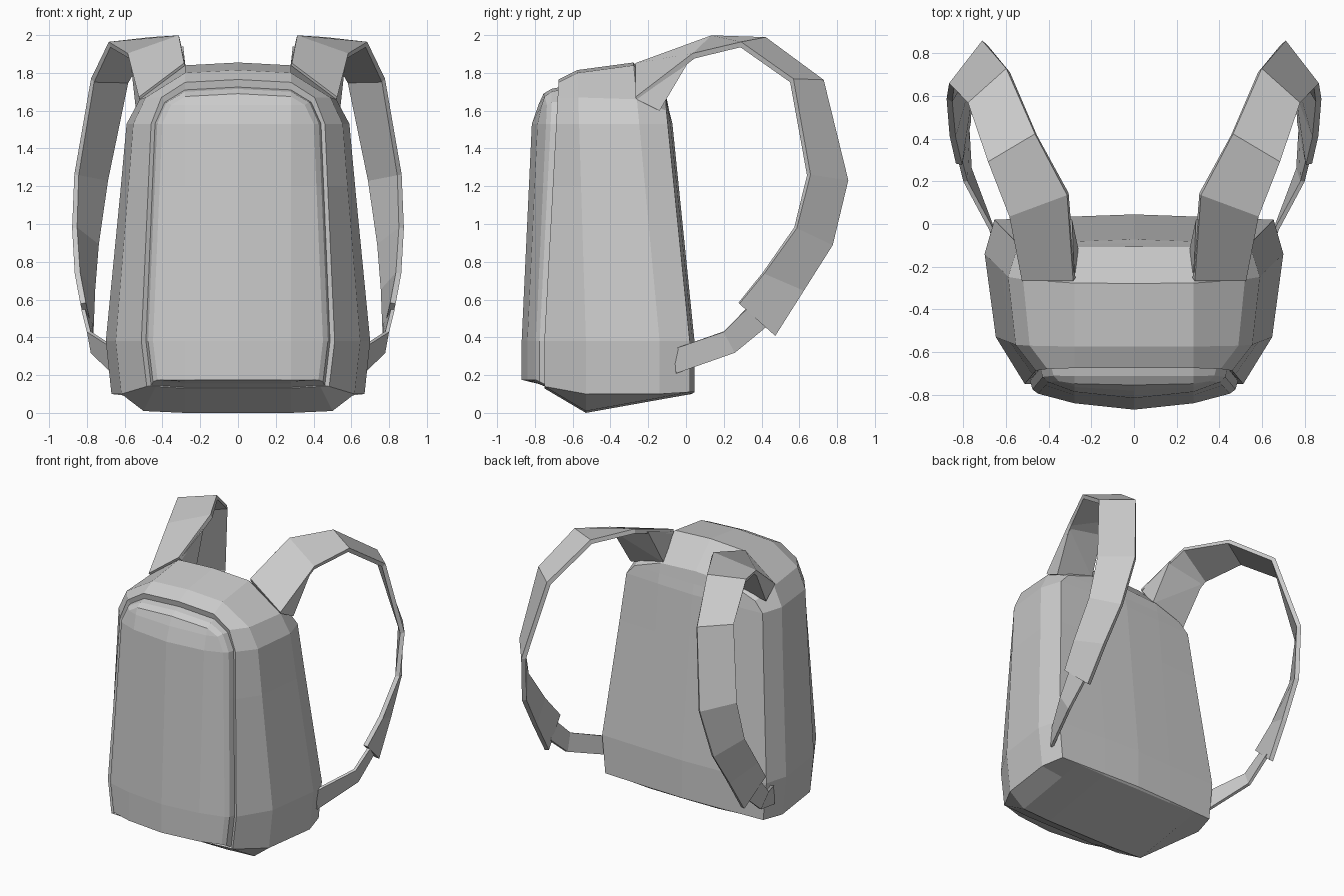
import bpy, bmesh

if "Cube" in bpy.data.objects:
    bpy.data.objects.remove(bpy.data.objects["Cube"])


def finish(name, bm, thickness=0.0):
    """Turn a right-half bmesh into an object mirrored across x = 0."""
    bmesh.ops.recalc_face_normals(bm, faces=bm.faces)
    me = bpy.data.meshes.new(name)
    bm.to_mesh(me)
    bm.free()
    ob = bpy.data.objects.new(name, me)
    bpy.context.collection.objects.link(ob)
    if thickness:
        s = ob.modifiers.new("Thickness", 'SOLIDIFY')
        s.thickness = thickness
        s.offset = 0
    m = ob.modifiers.new("Mirror", 'MIRROR')
    m.use_clip = True
    return ob


# Bag body: half outlines at depth stations from back panel to pocket face
# width low/top, y low/top, bottom z, shoulder z, top z, bulge of the middle
STATIONS = [
    (.94, .92, .02, -.11, .10, 1.60, 1.67, .02),     # back panel
    (1.0, 1.0, -.14, -.26, .07, 1.66, 1.84, 0),      # widest seam
    (.92, .94, -.53, -.57, .00, 1.67, 1.80, 0),      # side seam
    (.715, .78, -.75, -.68, .13, 1.67, 1.75, 0),     # front rim
    (.68, .745, -.735, -.67, .135, 1.645, 1.71, 0),  # groove
    (.665, .725, -.775, -.71, .155, 1.645, 1.70, -.02),  # pocket edge
    (.63, .68, -.795, -.735, .165, 1.63, 1.675, -.07),   # pocket face
]
WIDTHS = (.67, .70, .62, .59, .52)


def y_at(st, z):
    return st[2] + (st[3] - st[2]) * max(0, (z - .38) / 1.28)


def outline(bm, st):
    lo, hi, _, _, zb, zs, zt, bulge = st
    levels = (max(.1, zb + .01), .38, 1.2, 1.53, zs)
    sides = [(w * (lo + (hi - lo) * min(1, z / 1.53)), z)
             for w, z in zip(WIDTHS, levels)]
    corner = min(.5, sides[0][0] * .9)
    pts = [(0, zb), (.28, zb), (corner, zb + .01)] + sides + [(.28, zt), (0, zt + .015)]
    ring = []
    for i, (x, z) in enumerate(pts):
        k = {0: .5, 1: .35, 8: .2, 9: .3}.get(i, 0)
        ring.append(bm.verts.new((x, y_at(st, z) + bulge * k, z)))
    return ring


def cap(bm, ring, bulge):
    """Fill an outline with two bulged columns at x = 0.28 and x = 0."""
    mid, cen = [ring[1]], [ring[0]]
    for i in range(3, 8):
        v = ring[i].co
        k = .6 if i == 7 else 1
        mid.append(bm.verts.new((min(.28, v.x * .8), v.y + bulge * .6 * k, v.z)))
        cen.append(bm.verts.new((0, v.y + bulge * k, v.z)))
    mid.append(ring[8])
    cen.append(ring[9])
    edge = ring[2:8]
    for i in range(6):
        bm.faces.new((cen[i], mid[i], mid[i + 1], cen[i + 1]))
        if i < 5:
            bm.faces.new((mid[i], edge[i], edge[i + 1], mid[i + 1]))
    bm.faces.new((mid[5], edge[5], ring[8]))


bm = bmesh.new()
rings = [outline(bm, s) for s in STATIONS]
for a, b in zip(rings, rings[1:]):
    for i in range(9):
        bm.faces.new((a[i], a[i + 1], b[i + 1], b[i]))
cap(bm, rings[0], .025)
cap(bm, rings[-1], -.075)
finish("bag_body", bm)


# Straps: ribbons between two edge paths
def ribbon(name, edge_a, edge_b, thickness):
    bm = bmesh.new()
    a = [bm.verts.new(p) for p in edge_a]
    b = [bm.verts.new(p) for p in edge_b]
    for i in range(len(a) - 1):
        bm.faces.new((a[i], a[i + 1], b[i + 1], b[i]))
    return finish(name, bm, thickness)


ribbon("shoulder_strap",
       [(.28, -.26, 1.84), (.31, .14, 1.985), (.46, .42, 1.975), (.59, .72, 1.755),
        (.70, .85, 1.23), (.75, .77, .89), (.77, .62, .65), (.78, .47, .41)],
       [(.52, -.26, 1.66), (.58, .04, 1.89), (.68, .29, 1.95), (.77, .56, 1.76),
        (.855, .65, 1.26), (.865, .58, .98), (.85, .41, .74), (.82, .28, .58)], .03)

ribbon("lower_webbing",
       [(.78, .44, .47), (.77, .26, .32), (.66, -.05, .21)],
       [(.82, .32, .55), (.79, .20, .43), (.65, -.06, .34)], .02)

# Strap root: wedge joining the strap to the back panel
bm = bmesh.new()
for p in [(.28, -.26, 1.84), (.29, .02, 1.94), (.52, -.26, 1.66), (.57, .02, 1.87),
          (.26, -.12, 1.67), (.54, -.14, 1.60)]:
    bm.verts.new(p)
bmesh.ops.convex_hull(bm, input=bm.verts)
finish("strap_root", bm)
